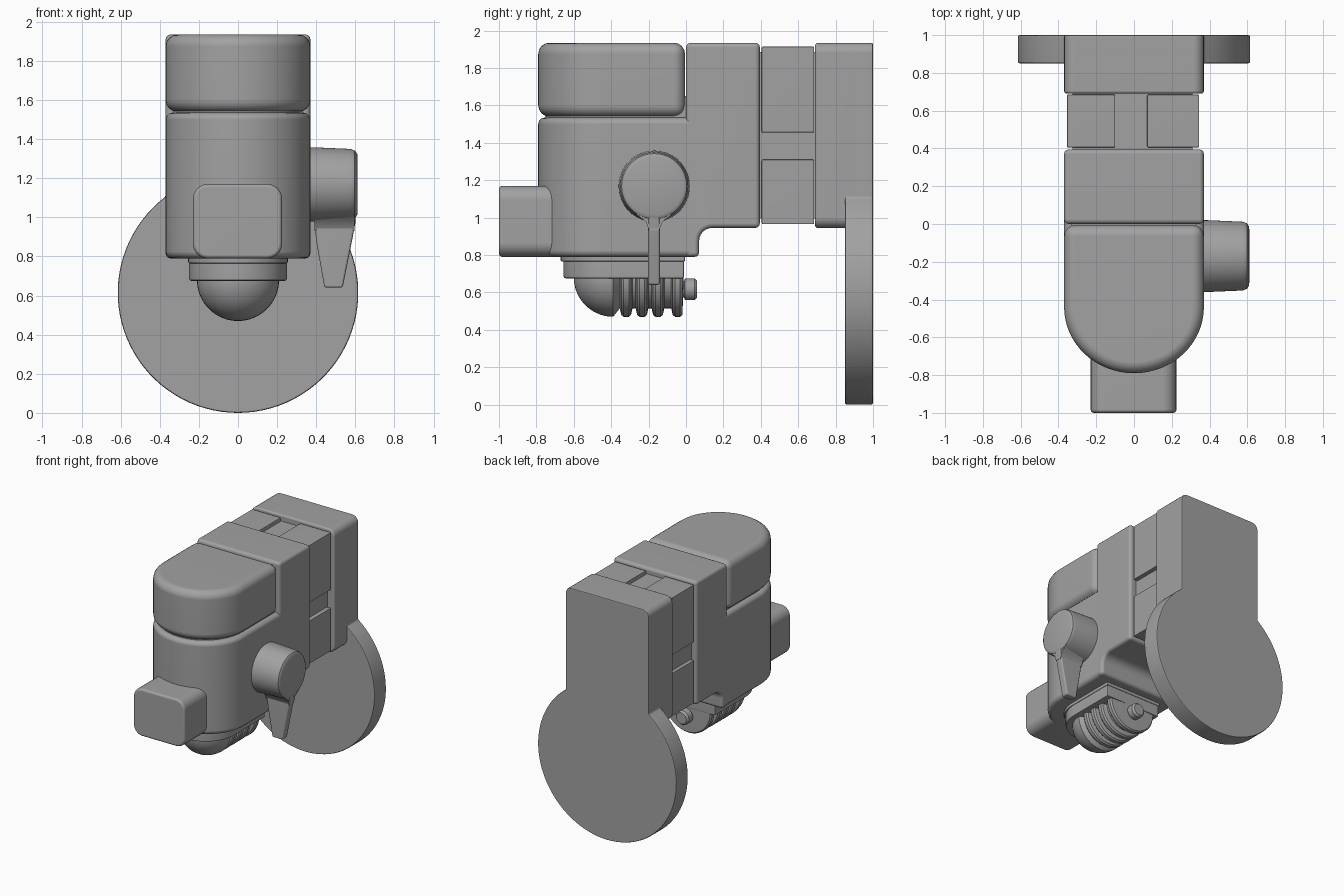
import bpy, bmesh
from math import sin, cos, pi, radians, acos

if "Cube" in bpy.data.objects:
    bpy.data.objects.remove(bpy.data.objects["Cube"])

# one dark grey for the whole model
GREY = bpy.data.materials.new("dark_grey")
GREY.diffuse_color = (0.36, 0.36, 0.36, 1)
GREY.use_nodes = True
GREY.node_tree.nodes["Principled BSDF"].inputs["Base Color"].default_value = GREY.diffuse_color

# maps a 2D outline (u, v) plus depth w onto the extrusion axis
PLACE = {
    'x': lambda u, v, w: (w, u, v),
    'y': lambda u, v, w: (u, w, v),
    'z': lambda u, v, w: (u, v, w),
}


def finish(name, bm):
    bmesh.ops.recalc_face_normals(bm, faces=bm.faces)
    mesh = bpy.data.meshes.new(name)
    bm.to_mesh(mesh)
    bm.free()
    mesh.materials.append(GREY)
    ob = bpy.data.objects.new(name, mesh)
    bpy.context.collection.objects.link(ob)
    bpy.ops.object.select_all(action='DESELECT')
    ob.select_set(True)
    bpy.context.view_layer.objects.active = ob
    bpy.ops.object.shade_smooth_by_angle(angle=radians(35))
    ob.modifiers.new("flat_faces", 'WEIGHTED_NORMAL').keep_sharp = True
    return ob


def prism(name, outline, axis, lo, hi, bevel=0.0, segs=3):
    """Extrude a closed outline along an axis and round its sharp edges."""
    bm = bmesh.new()
    rings = [[bm.verts.new(PLACE[axis](u, v, w)) for u, v in outline] for w in (lo, hi)]
    bm.faces.new(rings[0])
    bm.faces.new(rings[1])
    n = len(outline)
    for i in range(n):
        j = (i + 1) % n
        bm.faces.new((rings[0][i], rings[0][j], rings[1][j], rings[1][i]))
    bmesh.ops.recalc_face_normals(bm, faces=bm.faces)
    if bevel:
        edges = [e for e in bm.edges if e.calc_face_angle(0) > radians(40)]
        bmesh.ops.bevel(bm, geom=edges, offset=bevel, offset_type='OFFSET', segments=segs,
                        profile=0.5, affect='EDGES', clamp_overlap=False)
    return finish(name, bm)


def lathe(name, profile, axis, cu, cv, n=64):
    """Revolve (radius, depth) points about an axis through (cu, cv)."""
    bm = bmesh.new()
    rings = []
    for r, w in profile:
        count = n if r > 0 else 1
        rings.append([bm.verts.new(PLACE[axis](cu + r * cos(2 * pi * i / n),
                                               cv + r * sin(2 * pi * i / n), w))
                      for i in range(count)])
    for a, b in zip(rings, rings[1:]):
        for i in range(n):
            j = (i + 1) % n
            quad = [a[i % len(a)], a[j % len(a)], b[j % len(b)], b[i % len(b)]]
            bm.faces.new(list(dict.fromkeys(quad)))
    return finish(name, bm)


def rect(u0, u1, v0, v1):
    return [(u0, v0), (u1, v0), (u1, v1), (u0, v1)]


def round_rect(u0, u1, v0, v1, r, steps=5):
    pts = []
    corners = [(u1 - r, v1 - r), (u0 + r, v1 - r), (u0 + r, v0 + r), (u1 - r, v0 + r)]
    for k, (cu, cv) in enumerate(corners):
        for s in range(steps + 1):
            a = pi / 2 * (k + s / steps)
            pts.append((cu + r * cos(a), cv + r * sin(a)))
    return pts


def u_shape(half, front, back, depth, steps=32):
    """Plan outline with a square back and a rounded front."""
    arc = [(-half * cos(pi * i / steps), front + depth - depth * sin(pi * i / steps))
           for i in range(steps + 1)]
    return arc + [(half, back), (-half, back)]


# main housing: rounded front, cap, and square rear block with a stepped underside
prism("front_housing", u_shape(0.37, -0.79, 0.06, 0.35), 'z', 0.79, 1.535, 0.035)
prism("top_cap", u_shape(0.37, -0.79, -0.005, 0.35), 'z', 1.54, 1.935, 0.06, 4)
prism("cap_neck", u_shape(0.33, -0.75, 0.05, 0.33), 'z', 1.45, 1.65)
fillet = [(0.14 - 0.07 * cos(pi / 2 * i / 6), 0.875 + 0.07 * sin(pi / 2 * i / 6)) for i in range(7)]
prism("rear_block", [(0.0, 0.79), (0.07, 0.79)] + fillet +
      [(0.395, 0.945), (0.395, 1.935), (0.0, 1.935)], 'x', -0.37, 0.37, 0.025)

# spacer between block and back plate: core plus four corner pads leaving a cross channel
prism("spacer_core", rect(-0.325, 0.31, 0.995, 1.885), 'y', 0.38, 0.71)
for side, (x0, x1) in {"left": (-0.355, -0.1), "right": (0.07, 0.345)}.items():
    for level, (z0, z1) in {"lower": (0.965, 1.31), "upper": (1.455, 1.915)}.items():
        prism(f"spacer_pad_{level}_{side}", rect(x0, x1, z0, z1), 'y', 0.405, 0.685, 0.006, 2)

# back plate, and the keyhole-shaped wall plate flush with its top and sides
upper = round_rect(-0.37, 0.37, 0.945, 1.935, 0.055)
prism("back_plate", upper, 'y', 0.69, 0.92, 0.015)
gap = acos(0.37 / 0.615)  # where the plate sides meet the disc
start, sweep = pi - gap, pi + 2 * gap
disc = [(0.615 * cos(start + sweep * i / 72), 0.615 + 0.615 * sin(start + sweep * i / 72))
        for i in range(73)]
prism("wall_plate", disc + upper[:12 // 2 * 2], 'y', 0.85, 1.0, 0.01, 2)

# front button block
prism("front_knob", round_rect(-0.23, 0.225, 0.79, 1.17, 0.075), 'y', -1.0, -0.6, 0.018)

# side knob with tapered lever
lathe("side_knob", [(0, 0.35), (0.19, 0.35), (0.19, 0.39), (0.182, 0.575),
                    (0.174, 0.597), (0.155, 0.61), (0, 0.612)], 'x', -0.17, 1.168)
prism("lever", [(0.385, 1.05), (0.605, 1.05), (0.6, 0.97), (0.583, 0.88),
                (0.535, 0.64), (0.442, 0.64), (0.4, 0.88)], 'y', -0.202, -0.14, 0.012)
prism("lever_root", [(-0.27, 1.02), (-0.07, 1.02), (-0.125, 0.98), (-0.145, 0.93),
                     (-0.197, 0.93), (-0.215, 0.98)], 'x', 0.39, 0.595)

# underside nozzle: pedestal, ribbed bullet and end pin
prism("nozzle_flange", u_shape(0.255, -0.67, -0.005, 0.25), 'z', 0.765, 0.82, 0.008, 2)
prism("nozzle_pedestal", u_shape(0.25, -0.655, -0.01, 0.25), 'z', 0.675, 0.8, 0.012, 2)
bullet = [(0.21 * sin(pi / 2 * i / 10), -0.39 - 0.21 * cos(pi / 2 * i / 10)) for i in range(11)]
bullet[0] = (0, -0.6)
for c in (-0.32, -0.235, -0.15, -0.045):
    bullet += [(0.165, c - 0.034), (0.2, c - 0.026), (0.21, c - 0.014),
               (0.21, c + 0.014), (0.2, c + 0.026), (0.165, c + 0.034)]
bullet[-1] = (0, -0.012)
lathe("ribbed_nozzle", bullet, 'y', 0, 0.68)
lathe("nozzle_pin", [(0, -0.05), (0.045, -0.05), (0.045, -0.01), (0.058, -0.005),
                     (0.058, 0.045), (0.045, 0.06), (0, 0.06)], 'y', 0, 0.617, 32)
